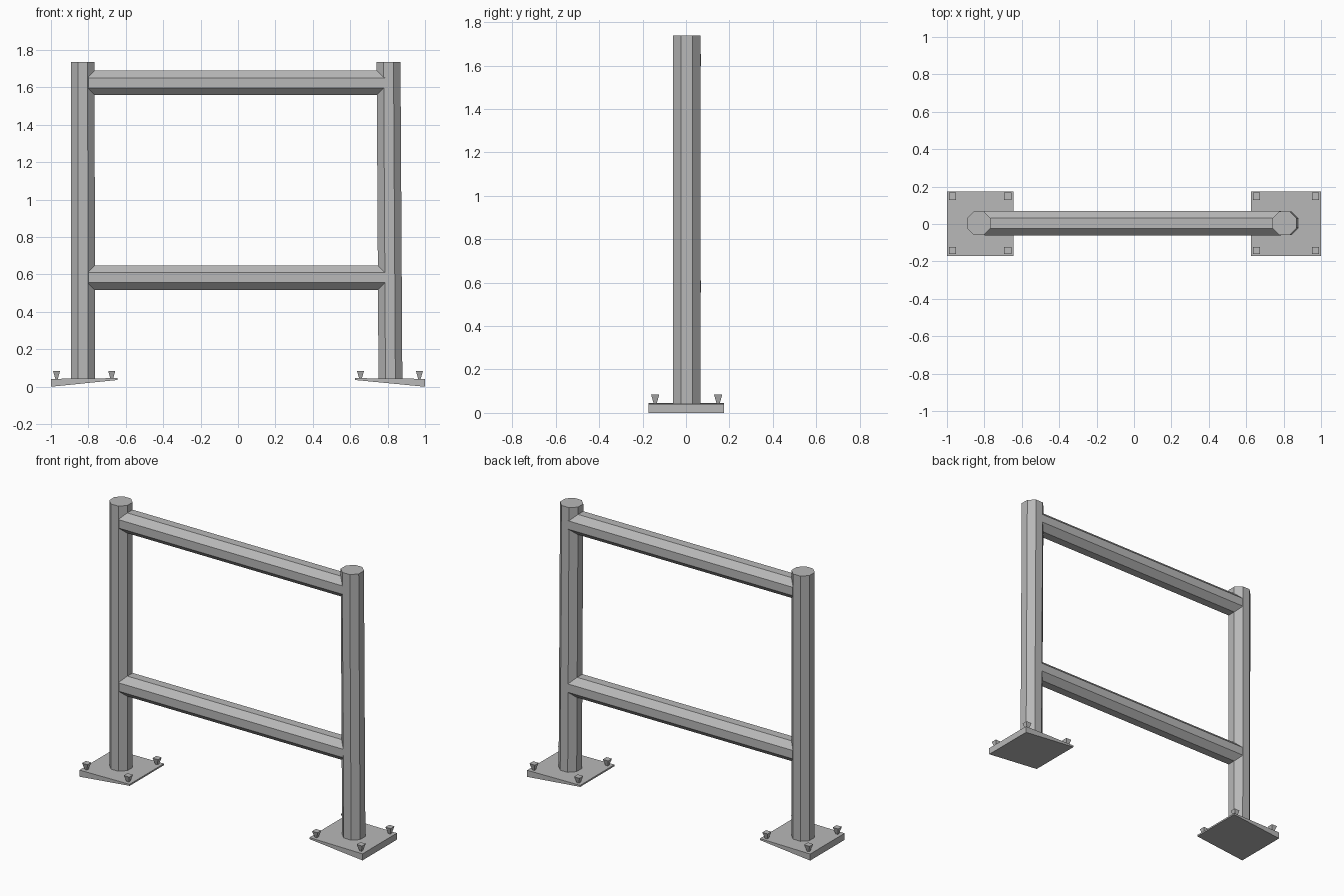
import bpy, bmesh, math
from mathutils import Matrix, Vector

if "Cube" in bpy.data.objects:
    bpy.data.objects.remove(bpy.data.objects["Cube"])

steel = bpy.data.materials.new("grey_steel")
steel.diffuse_color = (0.48, 0.48, 0.48, 1)
steel.use_nodes = True
steel.node_tree.nodes["Principled BSDF"].inputs["Base Color"].default_value = steel.diffuse_color


def finish(name, bm):
    bmesh.ops.recalc_face_normals(bm, faces=bm.faces)
    me = bpy.data.meshes.new(name)
    bm.to_mesh(me)
    bm.free()
    me.materials.append(steel)
    ob = bpy.data.objects.new(name, me)
    bpy.context.collection.objects.link(ob)
    return ob


def tube(name, a, b, r, sides, turn=0.0, r2=None):
    """Capped low-poly tube from point a to point b."""
    a, b = Vector(a), Vector(b)
    d = b - a
    rot = d.to_track_quat('Z', 'Y').to_matrix().to_4x4()
    m = Matrix.Translation((a + b) / 2) @ rot @ Matrix.Rotation(turn, 4, 'Z')
    bm = bmesh.new()
    bmesh.ops.create_cone(bm, cap_ends=True, segments=sides, radius1=r,
                          radius2=r if r2 is None else r2,
                          depth=d.length, matrix=m)
    return finish(name, bm)


def base_plate(name, x_out, x_in):
    """Thin plate whose underside rises towards the inner edge."""
    bm = bmesh.new()
    profile = [(x_out, 0.0), (x_in, 0.036), (x_in, 0.046), (x_out, 0.042)]
    rings = [[bm.verts.new((x, y, z)) for x, z in profile]
             for y in (-0.172, 0.175)]
    for ring in rings:
        bm.faces.new(ring)
    for i in range(4):
        j = (i + 1) % 4
        bm.faces.new((rings[0][i], rings[0][j], rings[1][j], rings[1][i]))
    finish(name, bm)


# posts, plates and corner bolts
for side, xb, xt, x_out, x_in in (("left", -0.829, -0.83, -1.0, -0.645),
                                  ("right", 0.815, 0.805, 1.0, 0.625)):
    tube(side + "_post", (xb, 0.004, 0.035), (xt, 0.004, 1.737),
         0.069, 8, math.pi / 8)
    base_plate(side + "_base_plate", x_out, x_in)
    s = 1 if x_in > x_out else -1
    for bx in (x_out + s * 0.03, x_in - s * 0.03):
        for by in (-0.142, 0.148):
            tube(side + "_bolt", (bx, by, 0.038), (bx, by, 0.085),
                 0.008, 4, math.pi / 4, 0.027)

# horizontal rails
for name, z in (("top_rail", 1.625), ("lower_rail", 0.583)):
    tube(name, (-0.80, 0.004, z), (0.785, 0.004, z), 0.07, 8, math.pi / 8)
